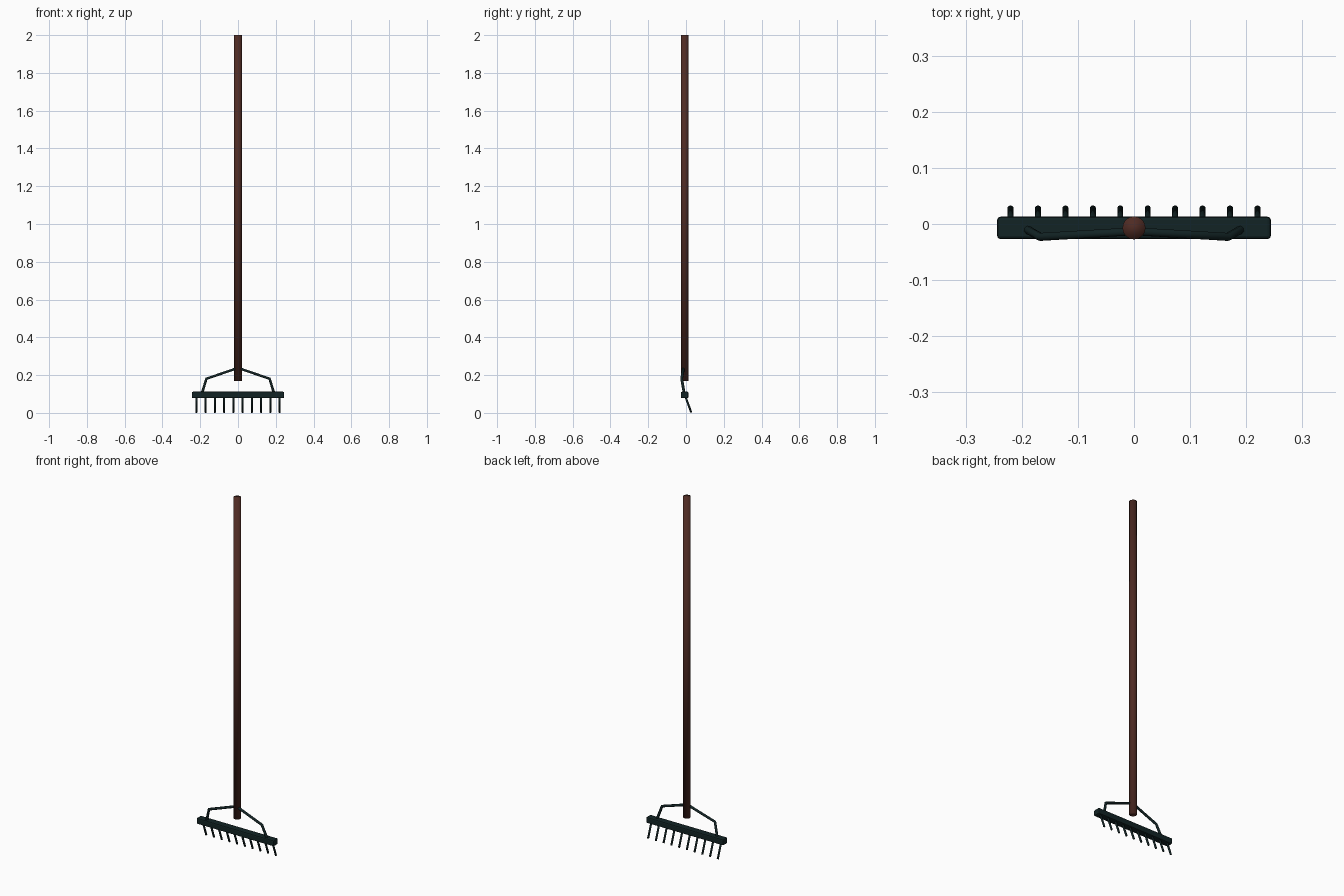
import bpy, bmesh
from mathutils import Vector

if "Cube" in bpy.data.objects:
    bpy.data.objects.remove(bpy.data.objects["Cube"])


def material(name, rgb):
    m = bpy.data.materials.new(name)
    m.diffuse_color = (*rgb, 1)
    m.use_nodes = True
    m.node_tree.nodes["Principled BSDF"].inputs["Base Color"].default_value = m.diffuse_color
    return m


WOOD = material("dark wood", (0.078, 0.024, 0.017))
METAL = material("dark green metal", (0.006, 0.017, 0.018))


def rod(name, a, b, radius, sides, mat):
    """Smooth cylinder running from point a to point b."""
    a, b = Vector(a), Vector(b)
    bpy.ops.mesh.primitive_cylinder_add(
        vertices=sides, radius=radius, depth=(b - a).length, location=(a + b) / 2)
    ob = bpy.context.object
    ob.name = name
    ob.rotation_euler = (b - a).to_track_quat('Z', 'Y').to_euler()
    ob.data.materials.append(mat)
    bpy.ops.object.shade_smooth()
    return ob


# Long wooden handle
rod("handle", (0, -0.007, 0.17), (0, -0.007, 2.0), 0.0205, 20, WOOD)

# Bevelled head bar
bpy.ops.mesh.primitive_cube_add(size=1, location=(0, -0.007, 0.095))
bar = bpy.context.object
bar.name = "head_bar"
bar.scale = (0.488, 0.04, 0.034)
bpy.ops.object.transform_apply(location=False, rotation=False, scale=True)
bevel = bar.modifiers.new("bevel", 'BEVEL')
bevel.width = 0.006
bevel.segments = 2
bar.data.materials.append(METAL)

# Ten slanted tines
for i in range(10):
    x = -0.22 + i * 0.44 / 9
    rod("tine_%d" % (i + 1), (x, -0.006, 0.094), (x, 0.028, 0.0019), 0.0055, 10, METAL)

# Bent brace joining the bar to the handle
curve = bpy.data.curves.new("brace", 'CURVE')
curve.dimensions = '3D'
curve.bevel_depth = 0.0075
curve.bevel_resolution = 2
curve.use_fill_caps = True
half = [(0.192, -0.009, 0.1), (0.167, -0.023, 0.181)]
points = [(-x, y, z) for x, y, z in half] + [(0, -0.013, 0.238)] + half[::-1]
spline = curve.splines.new('POLY')
spline.points.add(len(points) - 1)
for p, co in zip(spline.points, points):
    p.co = (*co, 1)
brace = bpy.data.objects.new("brace", curve)
bpy.context.collection.objects.link(brace)
curve.materials.append(METAL)
